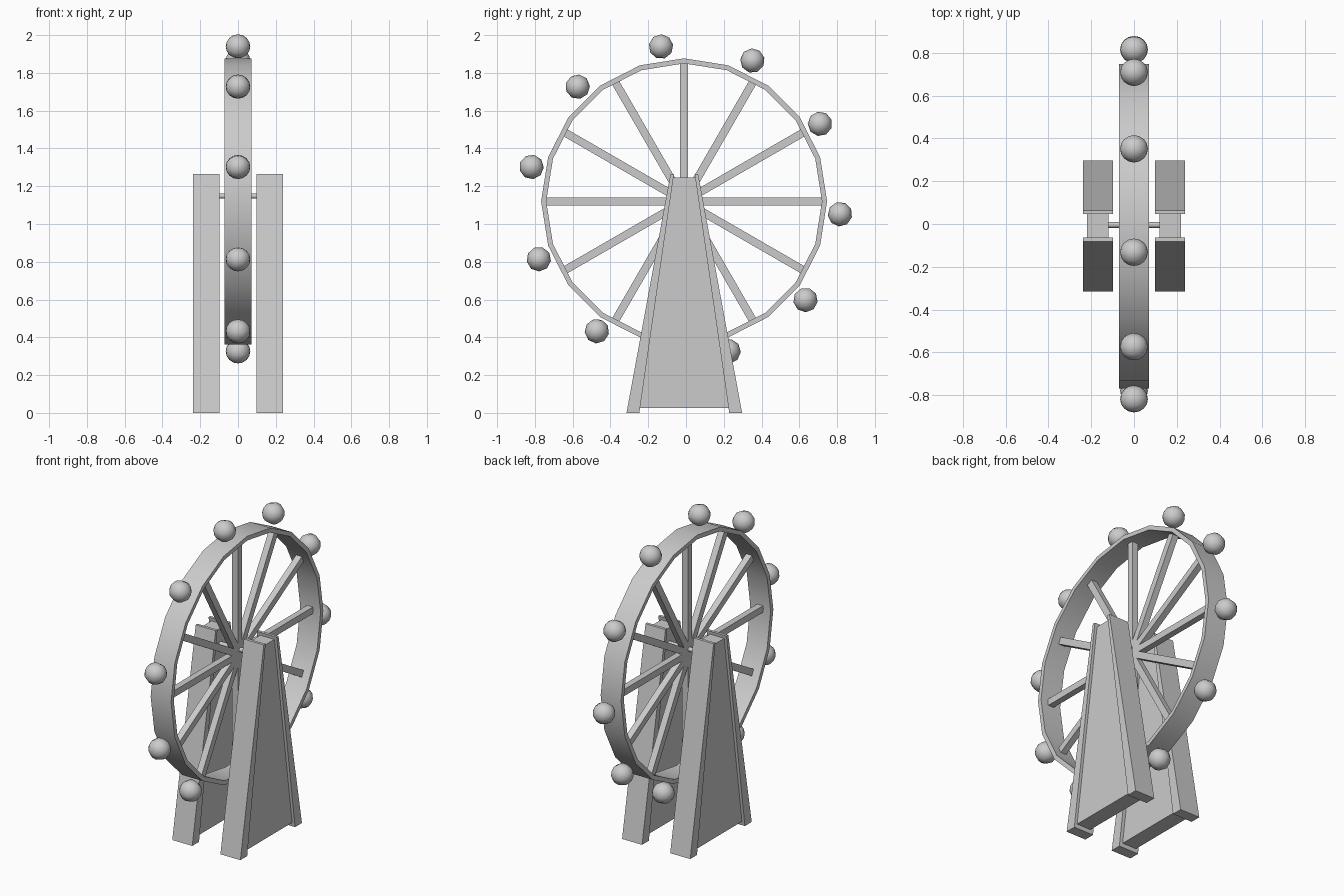
import bpy, bmesh, math
from mathutils import Matrix, Vector

if "Cube" in bpy.data.objects:
    bpy.data.objects.remove(bpy.data.objects["Cube"])

CY, CZ = -0.01, 1.12          # wheel centre
TY = -0.009                   # tower centre in y


def add_object(name, bm, smooth=False):
    bmesh.ops.recalc_face_normals(bm, faces=bm.faces)
    me = bpy.data.meshes.new(name)
    bm.to_mesh(me)
    bm.free()
    ob = bpy.data.objects.new(name, me)
    bpy.context.collection.objects.link(ob)
    if smooth:
        bpy.ops.object.select_all(action='DESELECT')
        ob.select_set(True)
        bpy.context.view_layer.objects.active = ob
        bpy.ops.object.shade_smooth_by_angle(angle=math.radians(50))
    return ob


def prism(name, profile, x0, x1):
    """Extrude a (y, z) profile along x."""
    bm = bmesh.new()
    a = [bm.verts.new((x0, y, z)) for y, z in profile]
    b = [bm.verts.new((x1, y, z)) for y, z in profile]
    n = len(profile)
    bm.faces.new(a)
    bm.faces.new(b)
    for i in range(n):
        j = (i + 1) % n
        bm.faces.new((a[i], a[j], b[j], b[i]))
    return add_object(name, bm)


# Rim: 20-sided flat band
bm = bmesh.new()
N = 20
section = [(0.757, -0.071), (0.757, 0.071), (0.73, 0.071), (0.73, -0.071)]
rings = []
for i in range(N):
    t = 2 * math.pi * i / N
    rings.append([bm.verts.new((x, CY + r * math.sin(t), CZ + r * math.cos(t)))
                  for r, x in section])
for i in range(N):
    p, q = rings[i], rings[(i + 1) % N]
    for k in range(4):
        m = (k + 1) % 4
        bm.faces.new((p[k], p[m], q[m], q[k]))
add_object("wheel_rim", bm, True)

# Spokes: six bars running right across the wheel
for i in range(6):
    bm = bmesh.new()
    bmesh.ops.create_cube(bm, size=1, matrix=Matrix.Translation((0, CY, CZ))
                          @ Matrix.Rotation(math.radians(30 * i), 4, 'X')
                          @ Matrix.Diagonal((0.04, 0.042, 1.465, 1)))
    add_object(f"spoke_bar_{i + 1}", bm)

# Cabins: ten balls outside the rim, with a wider gap at the bottom
for i in range(10):
    t = math.radians(213.9 + 34.4 * i)
    pos = Vector((0, CY + 0.828 * math.sin(t), CZ + 0.828 * math.cos(t)))
    bm = bmesh.new()
    bmesh.ops.create_uvsphere(bm, u_segments=9, v_segments=8, radius=0.065,
                              matrix=Matrix.Translation(pos)
                              @ Matrix.Rotation(-t, 4, 'X')
                              @ Matrix.Rotation(math.pi / 2, 4, 'Y'))
    add_object(f"cabin_{i + 1}", bm, True)

# Towers: two tapered legs with a recessed panel on each side of the wheel
for side, s in (("left", -1), ("right", 1)):
    for end, e in (("front", -1), ("back", 1)):
        leg = [(TY + e * y, z) for y, z in
               ((0.306, 0), (0.238, 0), (0.055, 1.265), (0.073, 1.265))]
        prism(f"{side}_{end}_leg", leg, s * 0.098, s * 0.237)
    panel = [(TY - 0.24, 0.025), (TY + 0.24, 0.025),
             (TY + 0.06, 1.245), (TY - 0.06, 1.245)]
    prism(f"{side}_tower_panel", panel, s * 0.12, s * 0.219)

# Axle between the towers
bm = bmesh.new()
bmesh.ops.create_cone(bm, cap_ends=True, segments=12, radius1=0.014, radius2=0.014,
                      depth=0.26, matrix=Matrix.Translation((0, -0.004, 1.148))
                      @ Matrix.Rotation(math.pi / 2, 4, 'Y'))
add_object("axle", bm, True)
